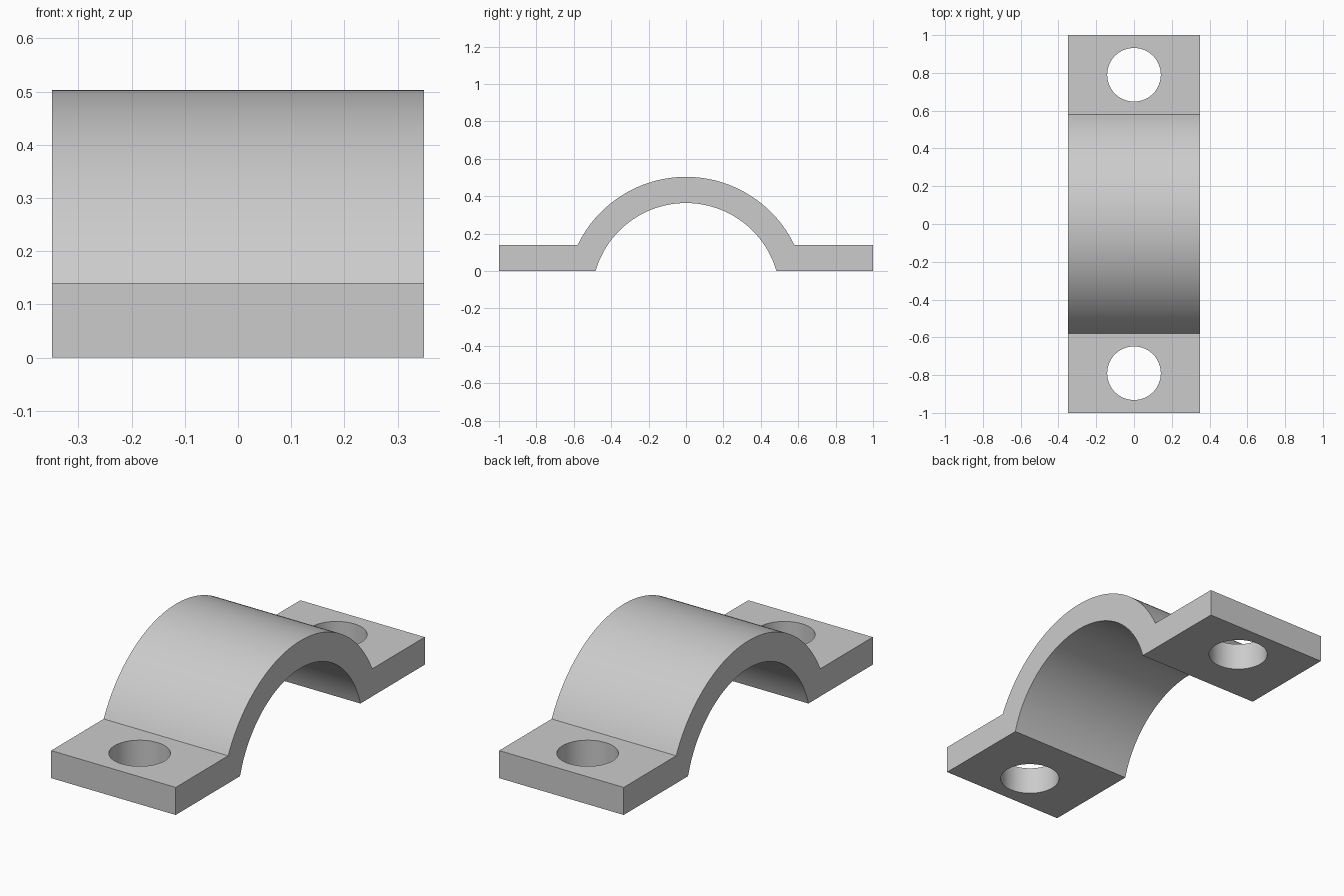
import bpy, bmesh
from math import asin, sin, cos, pi

cube = bpy.data.objects.get("Cube")
if cube:
    bpy.data.objects.remove(cube, do_unlink=True)

HALF_WIDTH = 0.35
THICK = 0.14
CENTRE_Z = -0.14      # shared centre of both arcs
INNER_R, OUTER_R = 0.503, 0.643
HOLE_Y, HOLE_R = 0.79, 0.142

grey = bpy.data.materials.new("plain grey")
grey.use_nodes = True
grey.diffuse_color = (0.6, 0.6, 0.6, 1)
grey.node_tree.nodes["Principled BSDF"].inputs["Base Color"].default_value = (0.6, 0.6, 0.6, 1)


def arc(radius, end_z, steps=64):
    """Arc over the top from -y to +y, ending at height end_z."""
    start = asin((end_z - CENTRE_Z) / radius)
    angles = [pi - start - (pi - 2 * start) * i / steps for i in range(steps + 1)]
    return [(radius * cos(a), CENTRE_Z + radius * sin(a)) for a in angles]


# Clamp strap: side profile extruded across the width
profile = [(-1, 0), (-1, THICK)] + arc(OUTER_R, THICK) + [(1, THICK), (1, 0)]
profile += reversed(arc(INNER_R, 0))
bm = bmesh.new()
face = bm.faces.new([bm.verts.new((-HALF_WIDTH, y, z)) for y, z in profile])
extruded = bmesh.ops.extrude_face_region(bm, geom=[face])["geom"]
bmesh.ops.translate(bm, vec=(2 * HALF_WIDTH, 0, 0),
                    verts=[v for v in extruded if isinstance(v, bmesh.types.BMVert)])
bmesh.ops.recalc_face_normals(bm, faces=bm.faces)
mesh = bpy.data.meshes.new("clamp_strap")
bm.to_mesh(mesh)
bm.free()
strap = bpy.data.objects.new("clamp_strap", mesh)
bpy.context.collection.objects.link(strap)
mesh.materials.append(grey)

# Bolt holes through both feet
for name, side in (("front", -1), ("back", 1)):
    bpy.ops.mesh.primitive_cylinder_add(vertices=64, radius=HOLE_R, depth=0.5,
                                        location=(0, side * HOLE_Y, THICK / 2))
    cutter = bpy.context.object
    cutter.name = name + "_hole_cutter"
    cutter.data.materials.append(grey)
    cutter.hide_render = True
    cut = strap.modifiers.new(name + "_hole", "BOOLEAN")
    cut.operation = "DIFFERENCE"
    cut.solver = "EXACT"
    cut.object = cutter
    bpy.ops.object.select_all(action="DESELECT")
    bpy.context.view_layer.objects.active = strap
    strap.select_set(True)
    bpy.ops.object.modifier_apply(modifier=cut.name)
    bpy.data.objects.remove(cutter, do_unlink=True)

bpy.ops.object.shade_smooth_by_angle(angle=pi / 6)
